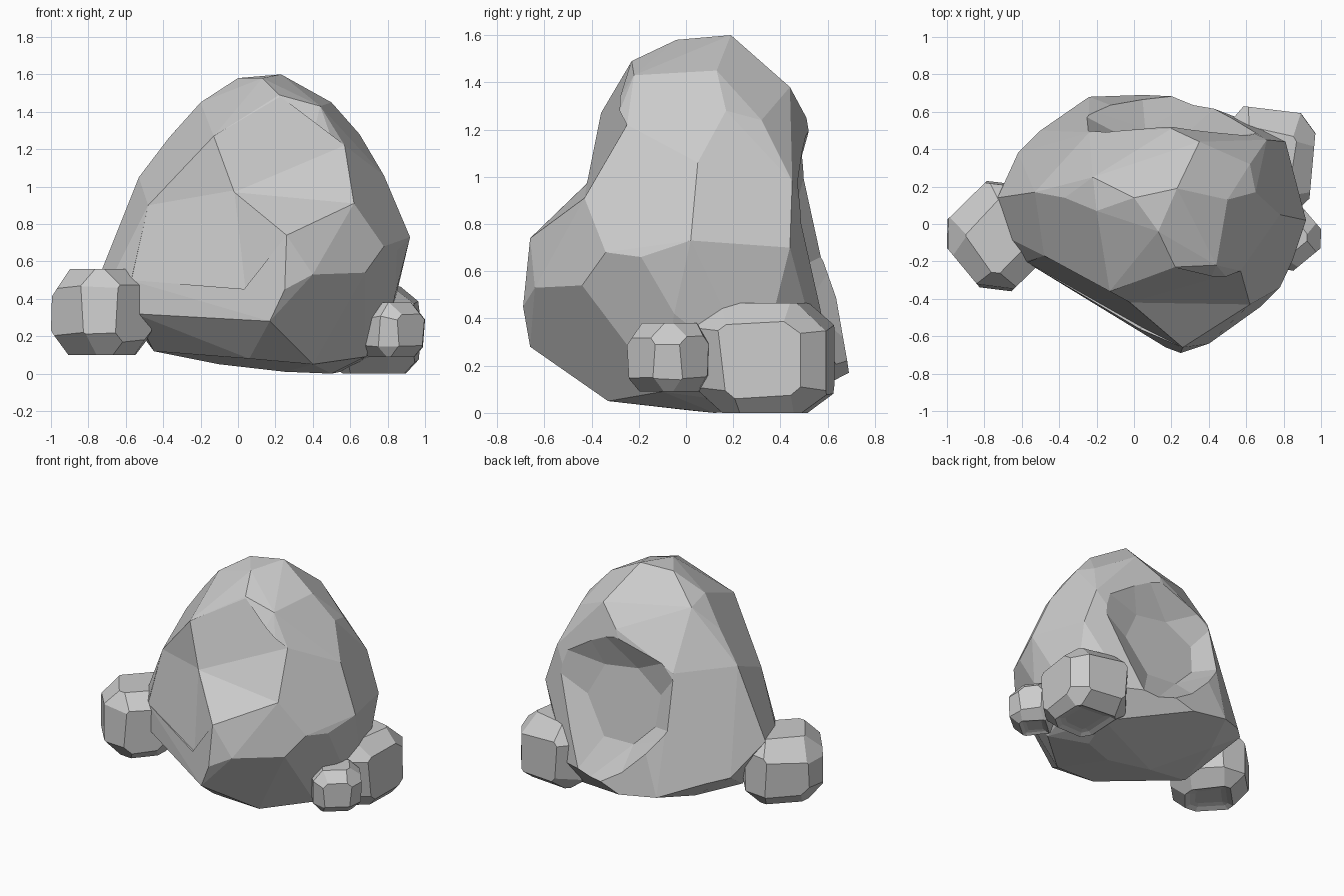
import bpy, bmesh, math, random
from itertools import product
from mathutils import Vector, Matrix

if "Cube" in bpy.data.objects:
    bpy.data.objects.remove(bpy.data.objects["Cube"])

random.seed(4)


def hull_mesh(points, angle):
    """Convex faceted solid around a loose set of points."""
    bm = bmesh.new()
    for p in points:
        bm.verts.new(p)
    bmesh.ops.convex_hull(bm, input=bm.verts[:], use_existing_faces=False)
    loose = [v for v in bm.verts if not v.link_faces]
    bmesh.ops.delete(bm, geom=loose, context='VERTS')
    bmesh.ops.dissolve_limit(bm, angle_limit=math.radians(angle),
                             verts=bm.verts[:], edges=bm.edges[:])
    bmesh.ops.recalc_face_normals(bm, faces=bm.faces[:])
    return bm


def to_object(bm, name):
    me = bpy.data.meshes.new(name)
    bm.to_mesh(me)
    bm.free()
    ob = bpy.data.objects.new(name, me)
    bpy.context.collection.objects.link(ob)
    return ob


def chip_away(target, points):
    """Cut a convex chip, given by its corners, out of the target."""
    cutter = to_object(hull_mesh(points, 2), "chip_cutter")
    cutter.hide_render = True
    mod = target.modifiers.new("chip", 'BOOLEAN')
    mod.operation = 'DIFFERENCE'
    mod.solver = 'EXACT'
    mod.object = cutter
    bpy.context.view_layer.objects.active = target
    bpy.ops.object.modifier_apply(modifier=mod.name)
    bpy.data.objects.remove(cutter)


# Main boulder: corner points by region
crown = [(0, .14, 1.58), (.13, -.04, 1.58), (.23, .19, 1.60), (.22, -.23, 1.49),
         (.44, -.22, 1.43), (.50, .13, 1.45), (.35, .44, 1.38), (.65, .17, 1.28),
         (.62, .32, 1.24), (-.20, .07, 1.45), (-.22, .25, 1.42), (-.37, .14, 1.26)]
front = [(-.13, -.36, 1.27), (.57, -.25, 1.22), (.62, -.43, .91),
         (.26, -.66, .74), (.25, -.69, .45), (.40, -.64, .53), (.68, -.44, .54),
         (.78, -.34, .68), (.17, -.66, .28), (.04, -.55, .45), (-.55, -.22, .32),
         (-.48, -.17, .90), (-.58, -.20, .50)]
sides = [(.92, .02, .73), (.85, -.19, .66), (.78, .05, 1.06), (.81, .44, .70),
         (.71, .45, .98), (.84, -.05, .42), (-.53, .17, 1.05), (-.68, -.07, .50),
         (-.73, .14, .55), (-.62, .38, .35), (-.50, .50, .32)]
back = [(.20, .51, 1.25), (-.24, .49, 1.04), (-.24, .68, .22), (.05, .69, .17),
        (.26, .68, .24), (.55, .57, .22)]
base = [(.40, -.33, .05), (.06, -.36, .08), (-.45, 0, .12), (-.10, .05, .05),
        (.25, .02, .01), (.50, .12, .0), (.60, .40, .02), (.68, -.10, .09),
        (.78, .30, .14), (-.35, .40, .16)]
boulder = to_object(hull_mesh(crown + front + sides + back + base, 5), "main_boulder")

# Hollow in the back: flat floor flaring out to a wide rim
floor = [(-.12, .455, .84), (.08, .43, .97), (.34, .43, .93), (.46, .46, .70),
         (.30, .50, .45), (.06, .51, .46), (-.10, .49, .62)]
rim = [(-.25, .50, 1.0), (0, .51, 1.13), (.42, .50, 1.13), (.74, .50, .85),
       (.42, .61, .24), (.05, .62, .36), (-.25, .57, .66)]
flare = [Vector(f).lerp(Vector(r), 2.5) for f, r in zip(floor, rim)]
chip_away(boulder, floor + flare)

# Shallow ledge across the front, then a flatter left shoulder
ledge = [(-.02, -.42, .97), (.25, -.40, 1.04), (.62, -.43, .91), (.26, -.66, .74),
         (.22, -.235, 1.485), (-.13, -.36, 1.27), (.57, -.25, 1.22)]
chip_away(boulder, ledge + [(x, y - .6, z) for x, y, z in ledge])
shoulder = [(-.02, -.42, .98), (-.13, -.36, 1.27), (-.48, -.17, .90),
            (-.57, -.205, .50), (.04, -.55, .45), (.26, -.66, .74)]
chip_away(boulder, shoulder + [(x - .25, y - .5, z + .1) for x, y, z in shoulder])


# Small rocks: boxes with every edge and corner chamfered, dished underneath
def small_rock(name, lo, hi, turn, bulk):
    pts = [Vector(c) for c in product((-1, 1), repeat=3)]
    for d in product((-1, 0, 1), repeat=3):
        n = Vector(d)
        if n.length < 1.1:
            continue
        reach = bulk if n.length < 1.5 else bulk * 1.05
        if d[2] < 0:
            reach += .05
        reach += random.uniform(-.05, .05)
        n = (n + Vector([random.uniform(-.12, .12) for _ in d])).normalized()
        bm = hull_mesh(pts, .5)
        bmesh.ops.bisect_plane(bm, geom=bm.verts[:] + bm.edges[:] + bm.faces[:],
                               plane_co=n * reach, plane_no=n, clear_outer=True)
        pts = [v.co.copy() for v in bm.verts]
        bm.free()
    spin = Matrix.Rotation(math.radians(turn), 3, 'Z')
    pts = [spin @ p for p in pts]
    mn = [min(p[j] for p in pts) for j in range(3)]
    mx = [max(p[j] for p in pts) for j in range(3)]
    pts = [[lo[j] + (p[j] - mn[j]) / (mx[j] - mn[j]) * (hi[j] - lo[j])
            for j in range(3)] for p in pts]
    bm = hull_mesh(pts, 2)
    under = [min(bm.faces, key=lambda f: f.normal.z)]
    w = (hi[0] - lo[0]) * .07
    for depth in (.4, .2):
        bmesh.ops.inset_individual(bm, faces=under, thickness=w, depth=-w * depth)
    return to_object(bm, name)


small_rock("left_rock", (-1.0, -.36, .10), (-.45, .23, .56), 42, 1.08)
small_rock("back_right_rock", (.46, .04, 0), (.97, .63, .465), -6, 1.13)
small_rock("right_pebble", (.64, -.25, .09), (1.0, .10, .38), 40, 1.08)
